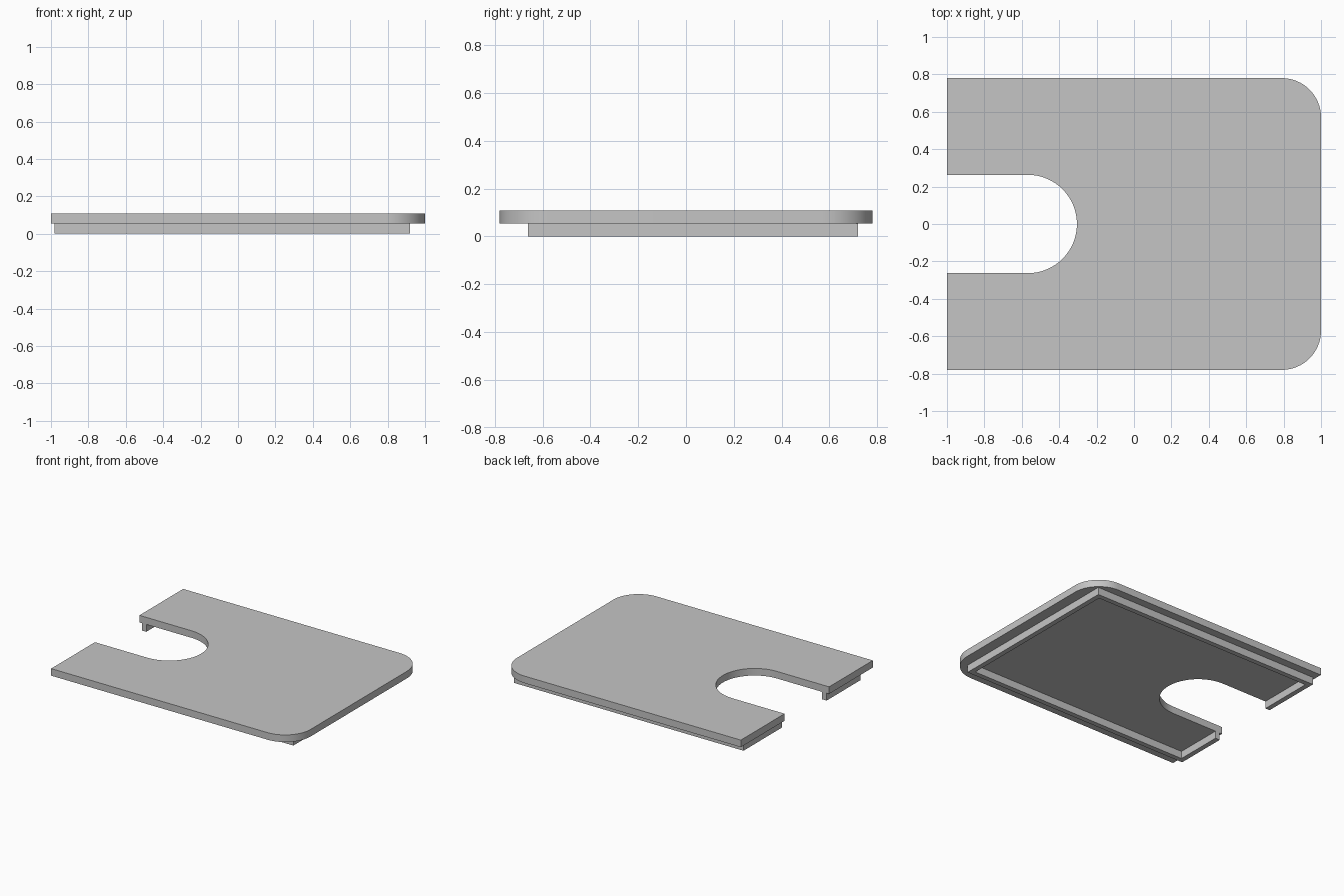
import bpy, bmesh
from math import cos, sin, pi, radians

old = bpy.data.objects.get("Cube")
if old:
    bpy.data.objects.remove(old, do_unlink=True)

GREY = (0.56, 0.56, 0.56, 1)
mat = bpy.data.materials.new("plain grey")
mat.use_nodes = True
mat.diffuse_color = GREY
mat.node_tree.nodes["Principled BSDF"].inputs["Base Color"].default_value = GREY

SLOT = 0.263      # half width of the slot
MID = 0.055       # height where the rim meets the plate
TOP = 0.108


def arc(cx, cy, r, start, end, steps):
    """Points along an arc, angles in degrees."""
    angles = [radians(start + (end - start) * i / steps) for i in range(steps + 1)]
    return [(cx + r * cos(a), cy + r * sin(a)) for a in angles]


def extrude_outline(name, outline, z0, z1):
    """Solid prism from a flat outline."""
    bm = bmesh.new()
    face = bm.faces.new([bm.verts.new((x, y, z0)) for x, y in outline])
    result = bmesh.ops.extrude_face_region(bm, geom=[face], use_keep_orig=True)
    for v in result["geom"]:
        if isinstance(v, bmesh.types.BMVert):
            v.co.z = z1
    bmesh.ops.recalc_face_normals(bm, faces=bm.faces)
    mesh = bpy.data.meshes.new(name)
    bm.to_mesh(mesh)
    bm.free()
    mesh.materials.append(mat)
    obj = bpy.data.objects.new(name, mesh)
    bpy.context.collection.objects.link(obj)
    bpy.ops.object.select_all(action="DESELECT")
    obj.select_set(True)
    bpy.context.view_layer.objects.active = obj
    bpy.ops.object.shade_smooth_by_angle(angle=radians(30))
    return obj


# Cover plate: two rounded corners and a round-ended slot
W, R = 0.78, 0.21
plate = [(-1, -W)]
plate += arc(1 - R, -W + R, R, -90, 0, 16)
plate += arc(1 - R, W - R, R, 0, 90, 16)
plate += [(-1, W), (-1, SLOT)]
plate += arc(-0.305 - SLOT, 0, SLOT, 90, -90, 32)
plate += [(-1, -SLOT)]
extrude_outline("cover_plate", plate, MID, TOP)

# Locating rim: thin square-cornered wall underneath, open at the slot
x0, x1, y0, y1, t = -0.98, 0.92, -0.66, 0.72, 0.037
rim = [(x0, SLOT), (x0, y1), (x1, y1), (x1, y0), (x0, y0), (x0, -SLOT)]
rim += [(x0 + t, -SLOT), (x0 + t, y0 + t), (x1 - t, y0 + t),
        (x1 - t, y1 - t), (x0 + t, y1 - t), (x0 + t, SLOT)]
extrude_outline("locating_rim", rim, 0, MID)
